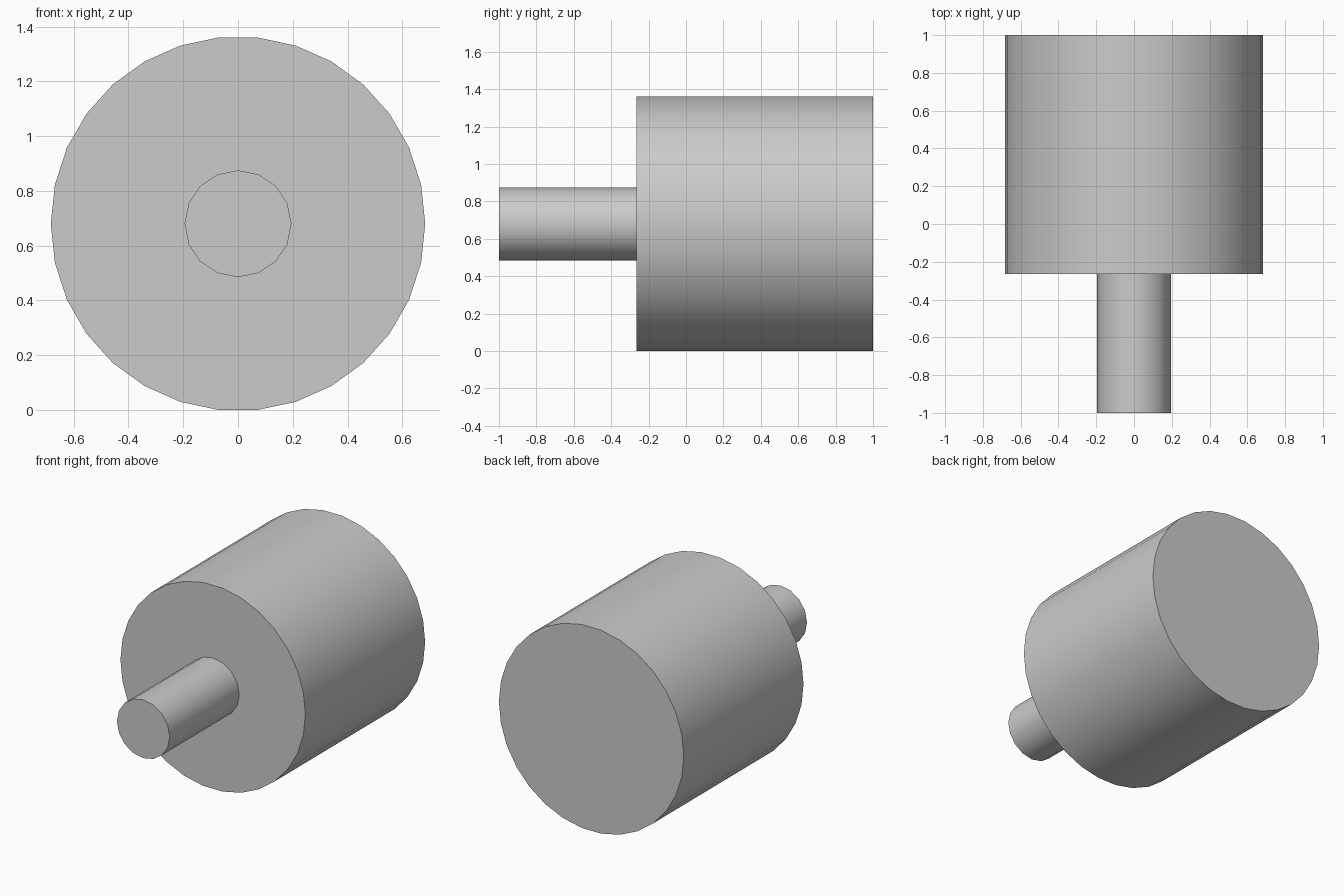
import bpy, math

if "Cube" in bpy.data.objects:
    bpy.data.objects.remove(bpy.data.objects["Cube"])

AXIS_Z = 0.68
STEP_Y = -0.265


def rod(name, radius, sides, y0, y1):
    """Capped cylinder lying along y, with a vertex on the +x axis."""
    bpy.ops.mesh.primitive_cylinder_add(
        vertices=sides, radius=radius, depth=y1 - y0,
        location=(0, (y0 + y1) / 2, AXIS_Z), rotation=(math.pi / 2, 0, 0))
    ob = bpy.context.object
    ob.name = name
    bpy.ops.object.transform_apply(location=False, rotation=True, scale=True)
    bpy.ops.object.shade_smooth_by_angle(angle=math.radians(35))
    return ob


# wide drum; its 30 sides give flats at top and bottom
drum = rod("drum", AXIS_Z / math.cos(math.radians(6)), 30, STEP_Y, 1.0)
# primitive starts on the y axis: turn by half a side so a flat is on top
drum.rotation_euler.y = math.radians(6)

# narrow shaft at the front, set slightly into the drum
rod("shaft", 0.195, 16, -1.0, STEP_Y + 0.005)
